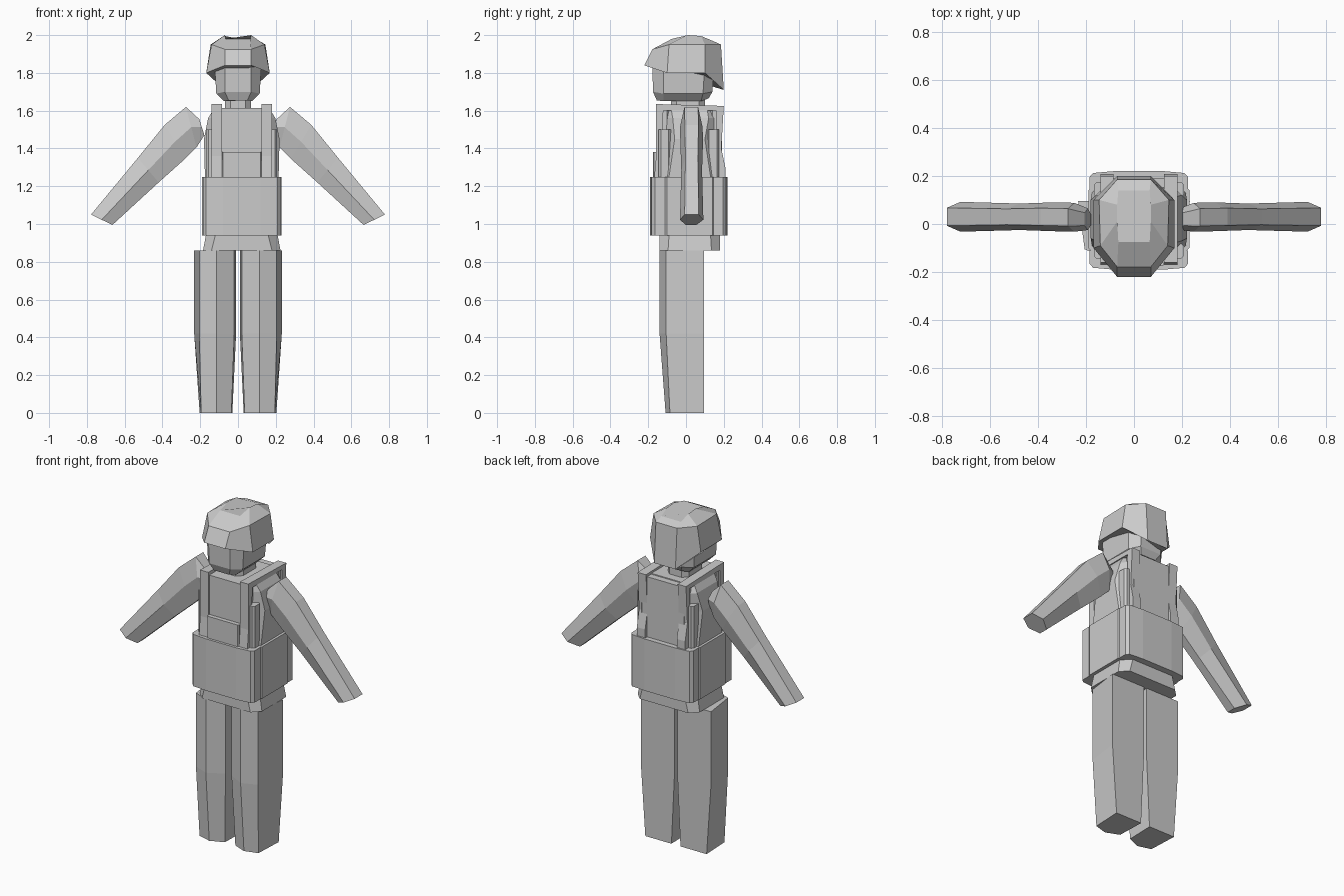
import bpy, bmesh
from mathutils import Vector

if "Cube" in bpy.data.objects:
    bpy.data.objects.remove(bpy.data.objects["Cube"])

CX = 0.02  # the vest sits slightly off the centre line


def loft(name, rings):
    """Skin a list of equal-length point rings and cap both ends."""
    bm = bmesh.new()
    vs = [[bm.verts.new(p) for p in r] for r in rings]
    n = len(rings[0])
    for a, b in zip(vs, vs[1:]):
        for i in range(n):
            j = (i + 1) % n
            bm.faces.new((a[i], a[j], b[j], b[i]))
    bm.faces.new(vs[0][::-1])
    bm.faces.new(vs[-1])
    bmesh.ops.recalc_face_normals(bm, faces=bm.faces)
    me = bpy.data.meshes.new(name)
    bm.to_mesh(me)
    bm.free()
    ob = bpy.data.objects.new(name, me)
    bpy.context.collection.objects.link(ob)
    return ob


def octa(half):
    """Close a left-right symmetric ring from its +x points (front to back)."""
    return half + [(-x, y, z) for x, y, z in reversed(half)]


def rect(cx, hx, y0, y1, c, z):
    """Horizontal rectangle with chamfered corners."""
    half = [(hx - c, y0, z), (hx, y0 + c, z), (hx, y1 - c, z), (hx - c, y1, z)]
    return [(x + cx, y, zz) for x, y, zz in octa(half)]


def slab(name, cx, hx, y0, y1, z0, z1, c=0.01):
    return loft(name, [rect(cx, hx, y0, y1, c, z0), rect(cx, hx, y0, y1, c, z1)])


# Helmet with front brim and a lower back flap
loft("helmet", [
    octa([(.07, -.22, 1.84), (.168, -.10, 1.80), (.168, .10, 1.80), (.07, .20, 1.71)]),
    octa([(.07, -.178, 1.925), (.14, -.09, 1.95), (.145, .10, 1.95), (.07, .185, 1.95)]),
    octa([(.065, -.075, 1.98), (.07, .01, 2.0), (.07, .08, 1.995), (.065, .14, 1.97)]),
])

# Head and neck
loft("head", [
    octa([(.05, -.155, 1.655), (.075, -.12, 1.65), (.075, .08, 1.65), (.05, .12, 1.665)]),
    octa([(.07, -.175, 1.70), (.115, -.12, 1.69), (.115, .09, 1.69), (.07, .14, 1.70)]),
    octa([(.07, -.178, 1.86), (.125, -.12, 1.86), (.125, .10, 1.86), (.07, .15, 1.86)]),
])
slab("neck", 0, .07, -.08, .10, 1.55, 1.67, .03)

# Torso, tapering at the shoulders
loft("torso", [
    rect(CX, .205, -.14, .18, .045, .86),
    rect(CX, .19, -.14, .18, .05, .94),
    rect(CX, .195, -.14, .18, .05, 1.25),
    rect(CX, .20, -.11, .15, .05, 1.45),
    rect(CX, .178, -.11, .16, .04, 1.56),
    rect(CX, .145, -.12, .15, .04, 1.615),
])

# Lower vest: side band, front and back pouches
slab("waist_band", CX, .21, -.13, .17, .94, 1.25, .03)
for name, y_in, y_edge, y_out in (("front_pouch", -.11, -.165, -.19),
                                  ("back_pouch", .14, .195, .22)):
    prof = [(-.205, y_in), (-.205, y_edge), (-.19, y_out + (.008 if y_out < 0 else -.008)),
            (-.1, y_out), (.1, y_out),
            (.19, y_out + (.008 if y_out < 0 else -.008)), (.205, y_edge), (.205, y_in)]
    loft(name, [[(x + CX, y, z) for x, y in prof] for z in (.94, 1.25)])

# Upper vest panels and chest pocket
slab("front_panel", CX, .15, -.15, -.09, 1.24, 1.615)
slab("back_panel", CX, .15, .13, .19, 1.24, 1.61)
slab("chest_pocket", CX, .105, -.175, -.14, 1.24, 1.38, .006)

# Shoulder straps: one closed side profile, extruded across x
outer = [(-.168, 1.25), (-.158, 1.36), (-.16, 1.635), (.20, 1.625), (.187, 1.40), (.208, 1.30), (.208, 1.25)]
inner = [(.17, 1.25), (.16, 1.40), (.16, 1.60), (-.12, 1.60), (-.13, 1.36), (-.13, 1.25)]
for side, s in (("right", 1), ("left", -1)):
    loft(side + "_strap", [[(CX + s * x, y, z) for y, z in outer + inner] for x in (.105, .16)])
    # side flaps of the vest next to the straps
    slab(side + "_front_flap", CX + s * .165, .022, -.145, -.08, 1.24, 1.50, .012)
    slab(side + "_back_flap", CX + s * .165, .022, .11, .175, 1.24, 1.50, .012)

    # Legs: flat back, ridged front, tapered below the knee
    knee = [(.01, .095), (.02, -.09), (.115, -.14), (.205, -.105), (.232, .095)]
    foot = [(.03, .095), (.035, -.075), (.115, -.108), (.195, -.085), (.203, .095)]
    loft(side + "_leg", [[(s * x, y, z) for x, y in p]
                         for p, z in ((foot, 0), (knee, .42), (knee, .86))])

    # Arms: upper edge, lower edge and depth (centre, half) at each station
    rings = []
    for ux, uz, lx, lz, yc, h in ((.205, 1.555, .178, 1.47, .02, .045),
                                  (.275, 1.62, .22, 1.405, .028, .06),
                                  (.388, 1.525, .28, 1.345, .03, .06),
                                  (.53, 1.35, .42, 1.22, .03, .055),
                                  (.778, 1.05, .665, .995, .03, .062)):
        u, l = Vector((ux, 0, uz)), Vector((lx, 0, lz))
        ring = []
        for t, k in ((0, -.6), (.5, -1), (1, -.5), (1, .4), (.5, 1), (0, .6)):
            p = u.lerp(l, t)
            ring.append((s * p.x, yc + k * h, p.z))
        rings.append(ring)
    loft(side + "_arm", rings)
